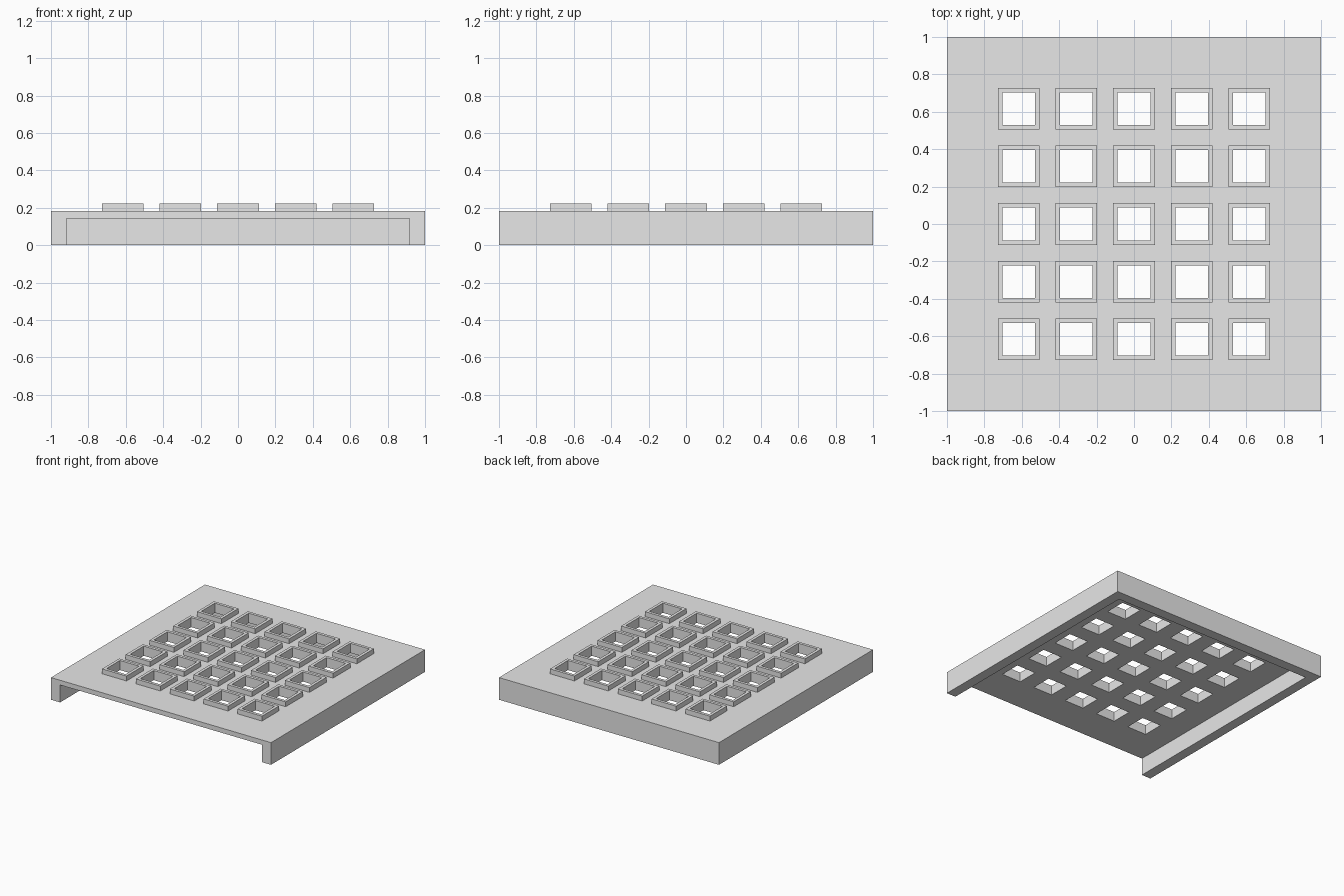
import bpy
import bmesh
from mathutils import Matrix, Vector

cube = bpy.data.objects.get("Cube")
if cube:
    bpy.data.objects.remove(cube, do_unlink=True)

HALF = 1.0          # half width of the square tray
TOP = 0.182         # top of the deck
CEILING = 0.143     # underside of the deck
RIM = 0.222         # top of the raised frames
WALL = 0.083        # wall thickness
PITCH = 0.308       # spacing of the openings
OUTER, INNER = 0.222, 0.174
CENTRES = [(i * PITCH, j * PITCH) for i in range(-2, 3) for j in range(-2, 3)]

grey = bpy.data.materials.new("light grey")
grey.use_nodes = True
grey.diffuse_color = (0.8, 0.8, 0.8, 1)
grey.node_tree.nodes["Principled BSDF"].inputs["Base Color"].default_value = grey.diffuse_color


def boxes(name, extents):
    """One object made of boxes, each given by its low and high corner."""
    bm = bmesh.new()
    for low, high in extents:
        low, high = Vector(low), Vector(high)
        place = Matrix.Translation((low + high) / 2) @ Matrix.Diagonal((*(high - low), 1))
        bmesh.ops.create_cube(bm, size=1, matrix=place)
    mesh = bpy.data.meshes.new(name)
    bm.to_mesh(mesh)
    bm.free()
    mesh.materials.append(grey)
    obj = bpy.data.objects.new(name, mesh)
    bpy.context.scene.collection.objects.link(obj)
    return obj


def grid_of_boxes(name, width, z0, z1):
    h = width / 2
    return boxes(name, [((x - h, y - h, z0), (x + h, y + h, z1)) for x, y in CENTRES])


def cut(obj, cutter):
    mod = obj.modifiers.new("cut", "BOOLEAN")
    mod.operation = "DIFFERENCE"
    mod.solver = "EXACT"
    mod.object = cutter


# Tray: deck with side and back walls, open at the front and below
tray = boxes("tray", [((-HALF, -HALF, 0), (HALF, HALF, TOP))])
inside = HALF - WALL
cavity = boxes("cavity_cutter", [((-inside, -HALF - WALL, -WALL), (inside, inside, CEILING))])

# Raised square frames around the openings
frames = grid_of_boxes("opening_frames", OUTER, TOP, RIM)
holes = grid_of_boxes("hole_cutter", INNER, CEILING - 0.05, RIM + 0.05)

cut(tray, cavity)
cut(tray, holes)
cut(frames, holes)

# Bake the cuts and remove the cutters
bpy.context.view_layer.update()
graph = bpy.context.evaluated_depsgraph_get()
baked = {o: bpy.data.meshes.new_from_object(o.evaluated_get(graph)) for o in (tray, frames)}
for obj, mesh in baked.items():
    obj.modifiers.clear()
    obj.data = mesh
for cutter in (cavity, holes):
    bpy.data.objects.remove(cutter, do_unlink=True)
